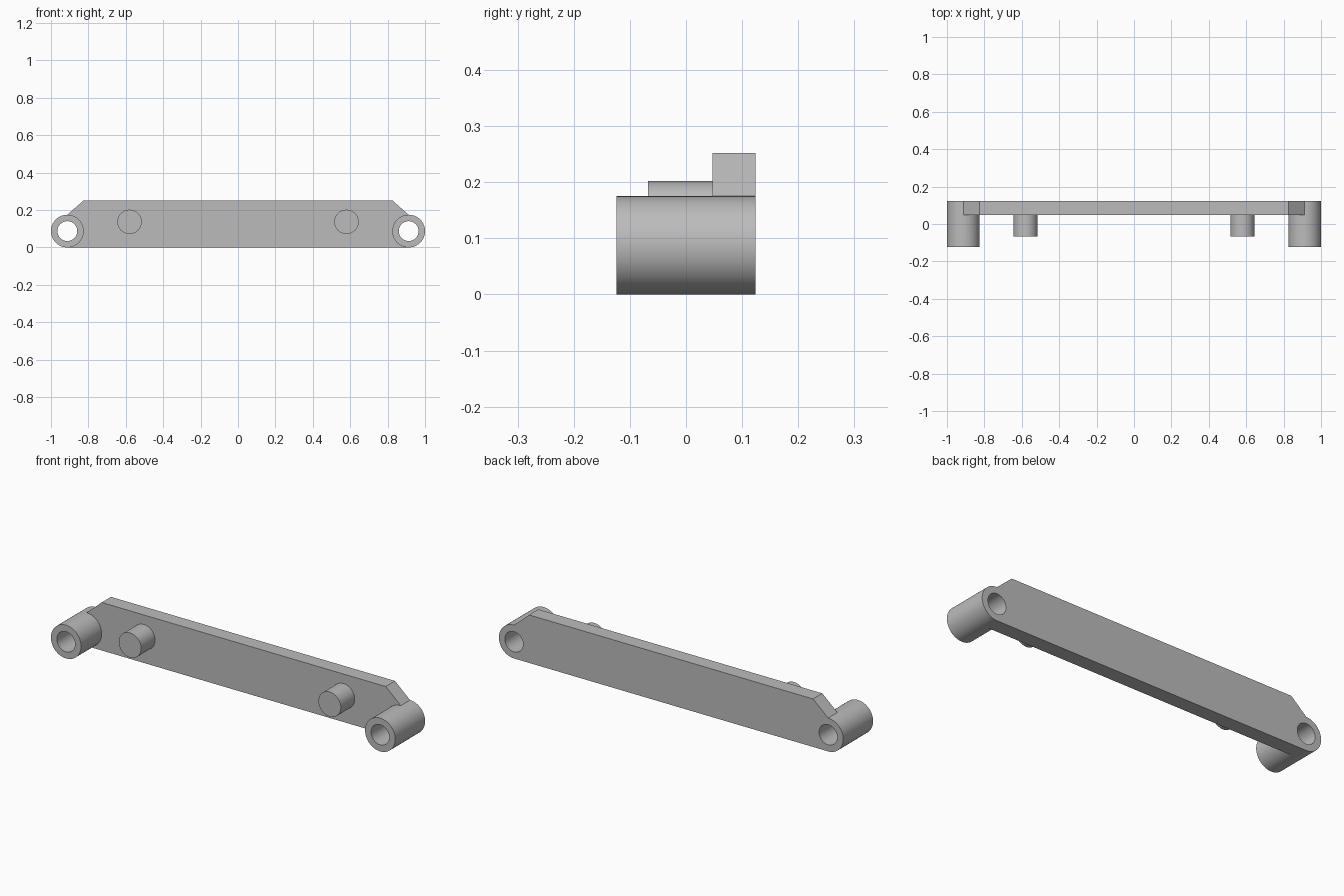
import bpy
import bmesh
from math import cos, sin, pi, radians

cube = bpy.data.objects.get("Cube")
if cube:
    bpy.data.objects.remove(cube, do_unlink=True)

SIDES = 64
BOSS_X, BOSS_R, BORE_R = 0.9125, 0.0875, 0.053
FRONT, BACK, PLATE_FRONT = -0.124, 0.124, 0.047
PEG_X, PEG_Z, PEG_R, PEG_FRONT = 0.58, 0.137, 0.065, -0.068
TOP_X, TOP_Z = 0.825, 0.252

grey = bpy.data.materials.new("plain_grey")
grey.use_nodes = True
colour = (0.5, 0.5, 0.5, 1)
grey.diffuse_color = colour
grey.node_tree.nodes["Principled BSDF"].inputs["Base Color"].default_value = colour


def circle(x, z, r):
    """Counter-clockwise circle seen from the front."""
    steps = [2 * pi * i / SIDES for i in range(SIDES)]
    return [(x + r * cos(a), z + r * sin(a)) for a in steps]


def ring(bm, points, y):
    return [bm.verts.new((x, y, z)) for x, z in points]


def bridge(bm, a, b, skip=()):
    n = len(a)
    for i in range(n):
        if i not in skip:
            j = (i + 1) % n
            bm.faces.new((a[i], b[i], b[j], a[j]))


def finish(name, bm):
    mesh = bpy.data.meshes.new(name)
    bm.to_mesh(mesh)
    bm.free()
    mesh.materials.append(grey)
    obj = bpy.data.objects.new(name, mesh)
    bpy.context.collection.objects.link(obj)
    bpy.ops.object.select_all(action="DESELECT")
    obj.select_set(True)
    bpy.context.view_layer.objects.active = obj
    bpy.ops.object.shade_smooth_by_angle(angle=radians(30))


def prism(name, points, y0, y1, skip=()):
    bm = bmesh.new()
    a, b = ring(bm, points, y0), ring(bm, points, y1)
    bm.faces.new(a)
    bm.faces.new(b[::-1])
    bridge(bm, a, b, skip)
    finish(name, bm)


def tube(name, x, z, outer, inner, y0, y1):
    bm = bmesh.new()
    loops = [ring(bm, circle(x, z, r), y)
             for r, y in ((outer, y0), (outer, y1), (inner, y1), (inner, y0))]
    for i in range(len(loops)):
        bridge(bm, loops[i], loops[(i + 1) % len(loops)])
    finish(name, bm)


# Plate with sloped shoulders, scooped at both ends to fit around the bosses
half = SIDES // 2
angles = [-pi / 2 - pi * i / half for i in range(half + 1)]
right_end = [(BOSS_X + BOSS_R * cos(a), BOSS_R + BOSS_R * sin(a)) for a in angles]
right_end.append((TOP_X, TOP_Z))
outline = right_end + [(-x, z) for x, z in reversed(right_end)]
count = len(outline)
scoops = set(range(half)) | set(range(count - 1 - half, count - 1))
prism("plate", outline, PLATE_FRONT, BACK, scoops)

# Hollow end bosses and solid pegs on each side
for side, s in (("left", 1), ("right", -1)):
    tube(side + "_boss", s * BOSS_X, BOSS_R, BOSS_R, BORE_R, FRONT, BACK)
    prism(side + "_peg", circle(s * PEG_X, PEG_Z, PEG_R), PEG_FRONT, PLATE_FRONT + 0.005)
